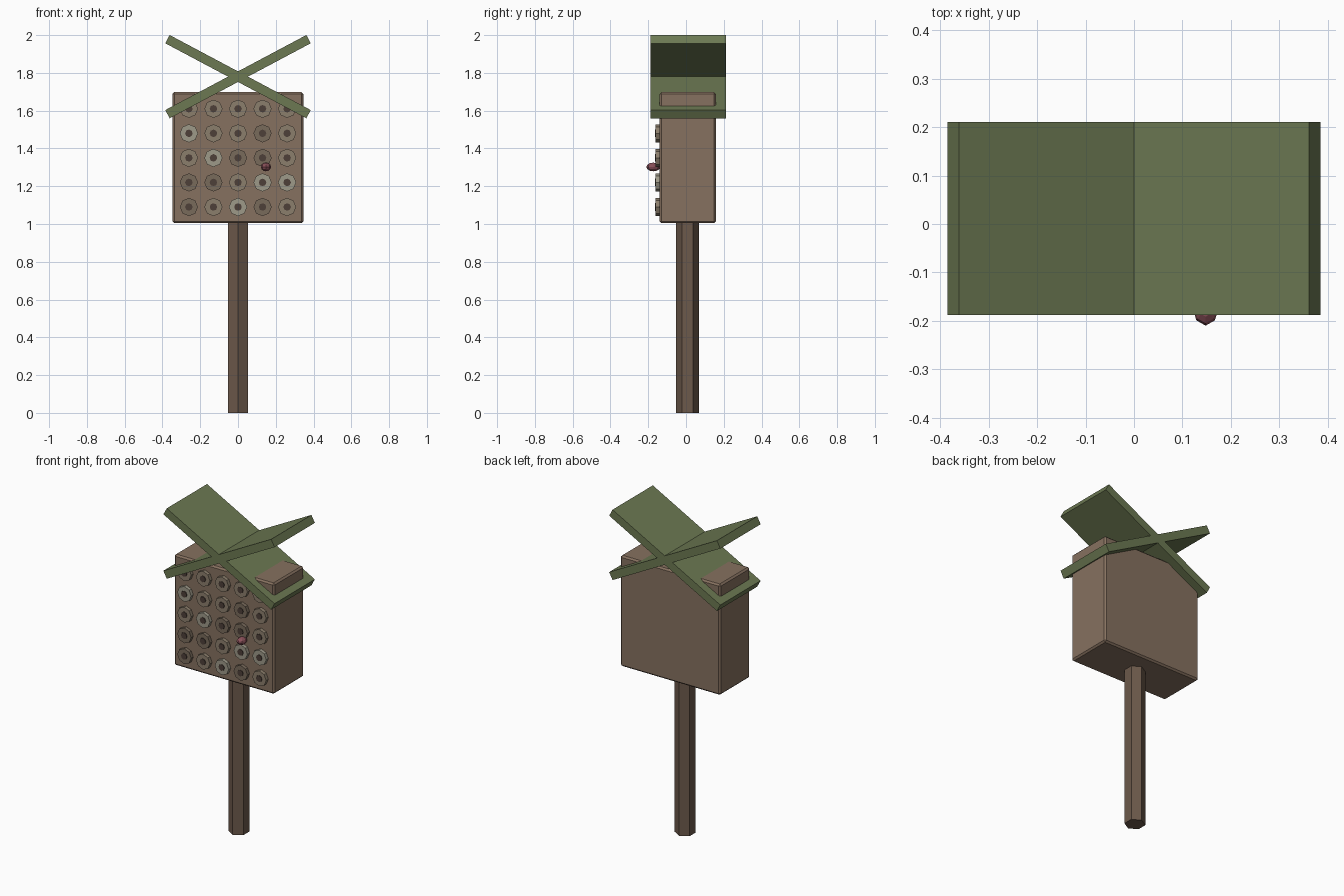
import bpy, math
from mathutils import Matrix

if "Cube" in bpy.data.objects:
    bpy.data.objects.remove(bpy.data.objects["Cube"])

YC = 0.011  # depth centre of the house


def mat(name, r, g, b):
    m = bpy.data.materials.new(name)
    m.diffuse_color = (r, g, b, 1)
    m.use_nodes = True
    m.node_tree.nodes["Principled BSDF"].inputs["Base Color"].default_value = m.diffuse_color
    return m


def finish(name, m):
    o = bpy.context.object
    o.name = name
    o.data.materials.append(m)
    return o


def box(name, size, loc, m, tilt=0):
    bpy.ops.mesh.primitive_cube_add(size=1, location=loc, rotation=(0, tilt, 0))
    o = finish(name, m)
    o.data.transform(Matrix.Diagonal((*size, 1)))
    return o


def prism(name, sides, r, depth, loc, m, rot=(0, 0, 0)):
    bpy.ops.mesh.primitive_cylinder_add(vertices=sides, radius=r, depth=depth,
                                        location=loc, rotation=rot)
    return finish(name, m)


wood = mat("wood", 0.24, 0.165, 0.115)
post_wood = mat("post_wood", 0.15, 0.10, 0.07)
green = mat("roof_green", 0.15, 0.19, 0.085)
reed = mat("reed", 0.26, 0.21, 0.15)
pale_reed = mat("pale_reed", 0.34, 0.32, 0.25)
dark_reed = mat("dark_reed", 0.19, 0.145, 0.105)
hole = mat("hole", 0.075, 0.05, 0.04)
red = mat("red", 0.25, 0.08, 0.10)

# Hexagonal post
prism("post", 6, 0.06, 1.02, (0, YC - 0.003, 0.51), post_wood)

# House body with a narrow chamfer
body = box("house_body", (0.694, 0.297, 0.694), (0, YC - 0.002, 1.351), wood)
bev = body.modifiers.new("chamfer", 'BEVEL')
bev.width = 0.01
bev.segments = 1

# Two crossing roof planks
for side, s in (("left", -1), ("right", 1)):
    box("roof_plank_" + side, (0.846, 0.399, 0.0495), (0, YC, 1.78), green,
        s * math.radians(28))

# Grid of nesting tubes with dark holes
pale = {(0, 3), (1, 2), (3, 1), (4, 1), (2, 0)}
dark = {(3, 3), (2, 2), (3, 2), (0, 1), (1, 1), (0, 0), (3, 0)}
for i in range(5):
    for j in range(5):
        x, z = (i - 2) * 0.13, 1.09 + j * 0.13
        m = pale_reed if (i, j) in pale else dark_reed if (i, j) in dark else reed
        rot = (math.pi / 2, 0, 0)
        prism(f"tube_{i}_{j}", 8, 0.048, 0.05, (x, -0.136, z), m, rot)
        prism(f"tube_hole_{i}_{j}", 8, 0.02, 0.05, (x, -0.14, z), hole, rot)

# Small visiting insect
bpy.ops.mesh.primitive_uv_sphere_add(segments=8, ring_count=6, radius=1,
                                     location=(0.148, -0.173, 1.302))
bug = finish("insect_body", red)
bug.data.transform(Matrix.Diagonal((0.027, 0.037, 0.023, 1)))
